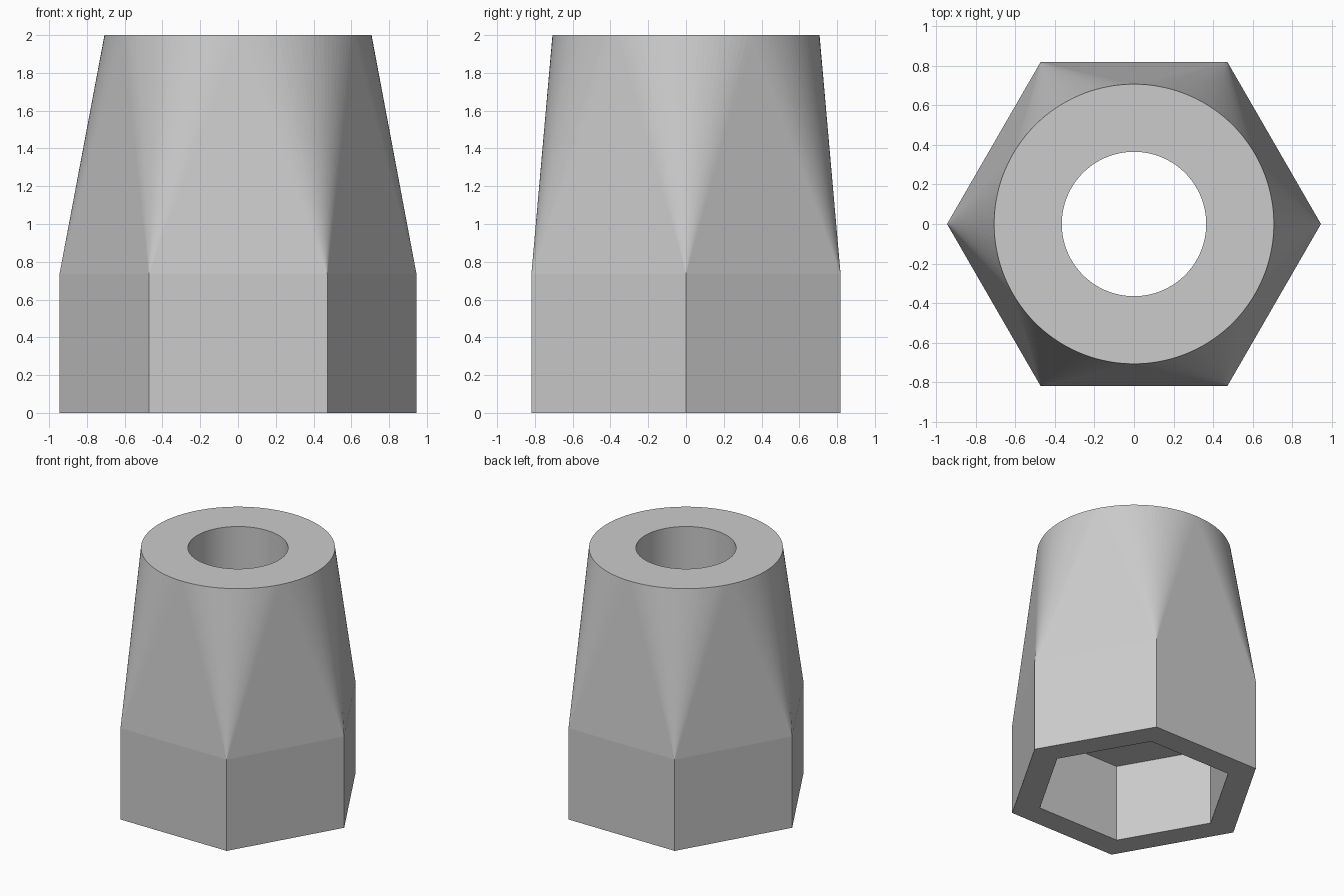
import bpy
import bmesh
from math import cos, sin, tau

cube = bpy.data.objects.get("Cube")
if cube:
    bpy.data.objects.remove(cube, do_unlink=True)

SIDES = 6
PER_SIDE = 24
ROUND = SIDES * PER_SIDE

# Sizes
OUTER_HEX, SOCKET_HEX = 0.945, 0.73
TOP_RADIUS, BORE_RADIUS = 0.707, 0.365
SHOULDER_Z, SOCKET_Z, TOP_Z = 0.735, 0.62, 2.0

bm = bmesh.new()


def ring(count, radius, z):
    return [bm.verts.new((radius * cos(tau * i / count), radius * sin(tau * i / count), z))
            for i in range(count)]


def bridge(a, b, smooth=False):
    """Join two rings with the same number of points."""
    n = len(a)
    for i in range(n):
        k = (i + 1) % n
        bm.faces.new((a[i], a[k], b[k], b[i])).smooth = smooth


def hex_to_round(hexagon, circle):
    """One flat triangle per side, and a fan of thin triangles at each corner."""
    half = PER_SIDE // 2
    for i, corner in enumerate(hexagon):
        mid = i * PER_SIDE
        bm.faces.new((corner, hexagon[(i + 1) % SIDES], circle[(mid + half) % ROUND]))
        for j in range(mid - half, mid + half):
            bm.faces.new((corner, circle[(j + 1) % ROUND], circle[j % ROUND]))


base_outer = ring(SIDES, OUTER_HEX, 0)
shoulder = ring(SIDES, OUTER_HEX, SHOULDER_Z)
top_outer = ring(ROUND, TOP_RADIUS, TOP_Z)
top_inner = ring(ROUND, BORE_RADIUS, TOP_Z)
bore_bottom = ring(ROUND, BORE_RADIUS, SOCKET_Z)
socket_top = ring(SIDES, SOCKET_HEX, SOCKET_Z)
base_inner = ring(SIDES, SOCKET_HEX, 0)

bridge(base_outer, shoulder)                   # hexagonal walls
hex_to_round(shoulder, top_outer)              # tapered upper body
bridge(top_outer, top_inner)                   # top rim
bridge(top_inner, bore_bottom, smooth=True)    # round bore
hex_to_round(socket_top, bore_bottom)          # socket ceiling
bridge(socket_top, base_inner)                 # socket walls
bridge(base_inner, base_outer)                 # bottom rim
bmesh.ops.recalc_face_normals(bm, faces=bm.faces)

# Keep the bore ends crisp
for edge in bm.edges:
    if len({f.smooth for f in edge.link_faces}) > 1:
        edge.smooth = False

mesh = bpy.data.meshes.new("hex_nut_sleeve")
bm.to_mesh(mesh)
bm.free()

# Single grey finish
grey = bpy.data.materials.new("light grey")
grey.use_nodes = True
colour = (0.6, 0.6, 0.6, 1)
grey.diffuse_color = colour
grey.node_tree.nodes["Principled BSDF"].inputs["Base Color"].default_value = colour
mesh.materials.append(grey)

sleeve = bpy.data.objects.new("hex_nut_sleeve", mesh)
bpy.context.collection.objects.link(sleeve)
